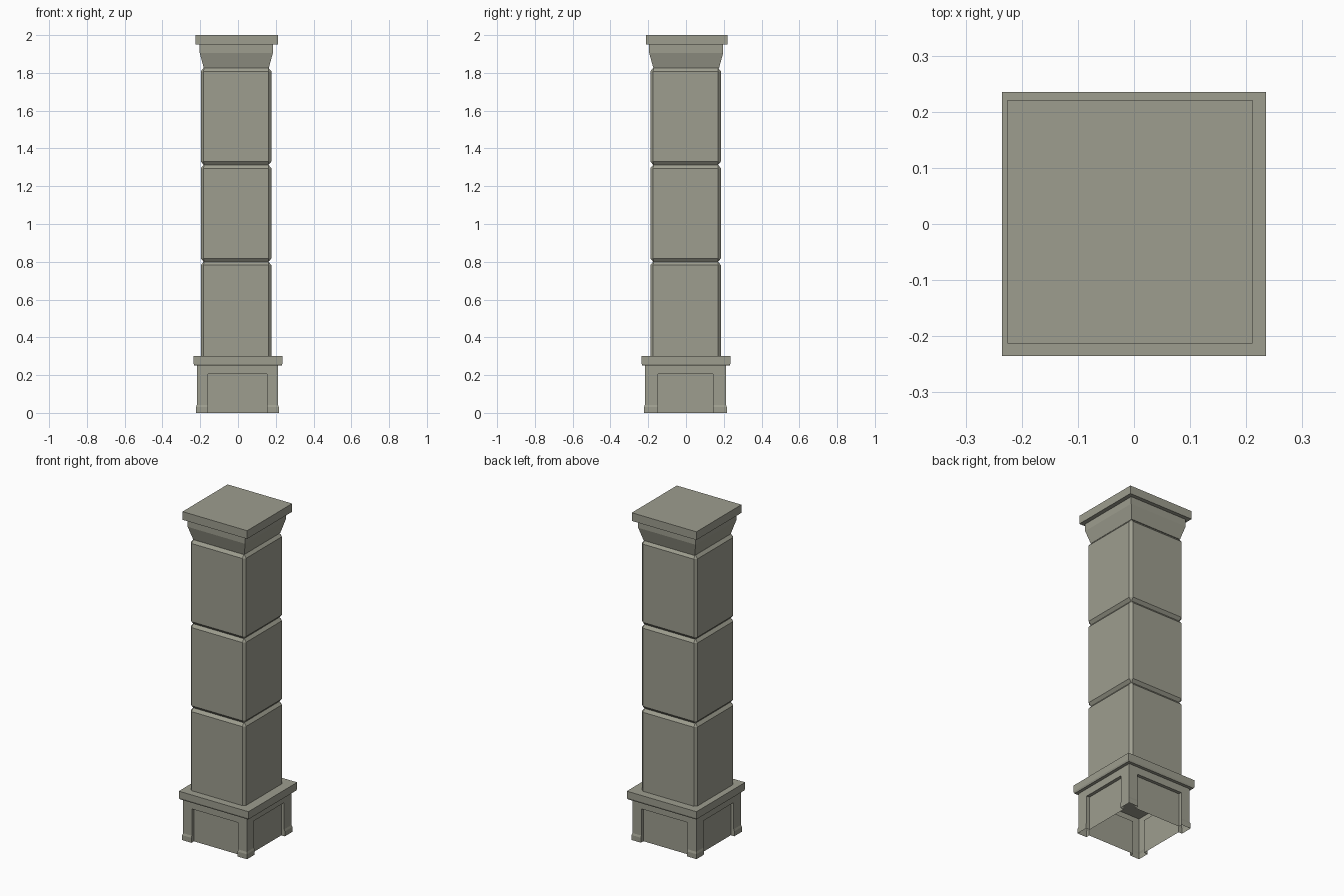
import bpy
import bmesh

default = bpy.data.objects.get("Cube")
if default:
    bpy.data.objects.remove(default, do_unlink=True)

# One stone colour for the whole column
COLOUR = (0.34, 0.34, 0.275, 1.0)
stone = bpy.data.materials.new("grey_green_stone")
stone.use_nodes = True
stone.diffuse_color = COLOUR
stone.node_tree.nodes["Principled BSDF"].inputs["Base Color"].default_value = COLOUR


def plan(hx, hy, cut=0.0):
    """Rectangle outline, counter-clockwise, with optional cut corners."""
    if not cut:
        return [(-hx, -hy), (hx, -hy), (hx, hy), (-hx, hy)]
    return [(-hx + cut, -hy), (hx - cut, -hy), (hx, -hy + cut), (hx, hy - cut),
            (hx - cut, hy), (-hx + cut, hy), (-hx, hy - cut), (-hx, -hy + cut)]


def notched(h, px, py, depth):
    """Square outline with a shallow recess in the middle of each side."""
    d = h - depth
    return [(-h, -h), (-px, -h), (-px, -d), (px, -d), (px, -h),
            (h, -h), (h, -py), (d, -py), (d, py), (h, py),
            (h, h), (px, h), (px, d), (-px, d), (-px, h),
            (-h, h), (-h, py), (-d, py), (-d, -py), (-h, -py)]


def loft(name, rings, centre, bottom=True, top=True, soffit=False):
    """Join outlines stacked at given heights into one flat-shaded part."""
    bm = bmesh.new()
    loops = [[bm.verts.new((x, y, z)) for x, y in pts] for z, pts in rings]
    for low, high in zip(loops, loops[1:]):
        n = len(low)
        for i in range(n):
            j = (i + 1) % n
            bm.faces.new((low[i], low[j], high[j], high[i]))
    if bottom:
        bm.faces.new(loops[0][::-1])
    if top:
        bm.faces.new(loops[-1])
    if soffit:
        # close the head of each recess
        for i in range(1, len(loops[-1]), 5):
            bm.faces.new(loops[-1][i:i + 4])
    mesh = bpy.data.meshes.new(name)
    bm.to_mesh(mesh)
    bm.free()
    mesh.materials.append(stone)
    obj = bpy.data.objects.new(name, mesh)
    obj.location = (centre[0], centre[1], 0)
    bpy.context.collection.objects.link(obj)
    return obj


# Hollow plinth: corner feet with a slight flare, recessed panels between
BASE = (-0.003, -0.003)
PX, PY, DEPTH = 0.156, 0.146, 0.02
loft("plinth_panels",
     [(z, notched(h, PX, PY, DEPTH + h - 0.215))
      for z, h in ((0.0, 0.219), (0.03, 0.219), (0.042, 0.215), (0.205, 0.215))],
     BASE, bottom=False, top=False, soffit=True)
loft("plinth_band", [(0.205, plan(0.215, 0.215)), (0.25, plan(0.215, 0.215))],
     BASE, bottom=False, top=False)

# Projecting ledge above the plinth
loft("plinth_ledge", [(0.25, plan(0.231, 0.231)), (0.26, plan(0.235, 0.235)),
                      (0.30, plan(0.235, 0.235))], (0, 0))

# Three shaft blocks with chamfered edges, grooves between them
SHAFT = (-0.010, -0.002)
HALF, BEVEL, RISE = 0.187, 0.015, 0.018
face_ring = plan(HALF, HALF, BEVEL)
end_ring = plan(HALF - BEVEL, HALF - BEVEL)
# the end outline doubles its corners so it matches the chamfered outline
end_ring = plan(HALF - BEVEL, HALF - BEVEL, 0.002)
joints = [0.30, 0.80, 1.313, 1.826]
for i, name in enumerate(("lower", "middle", "upper")):
    z0, z1 = joints[i], joints[i + 1]
    rings = [(z0, face_ring)] if i == 0 else [(z0, end_ring), (z0 + RISE, face_ring)]
    rings += [(z1 - RISE, face_ring), (z1, end_ring)]
    loft(name + "_shaft_block", rings, SHAFT)

# Flared capital and flat cap slab
loft("capital", [(1.826, plan(0.172, 0.174)), (1.906, plan(0.194, 0.196)),
                 (1.95, plan(0.194, 0.196))], (-0.009, 0.001))
loft("cap_slab", [(1.95, plan(0.218, 0.217)), (2.0, plan(0.218, 0.217))],
     (-0.007, 0.004))
